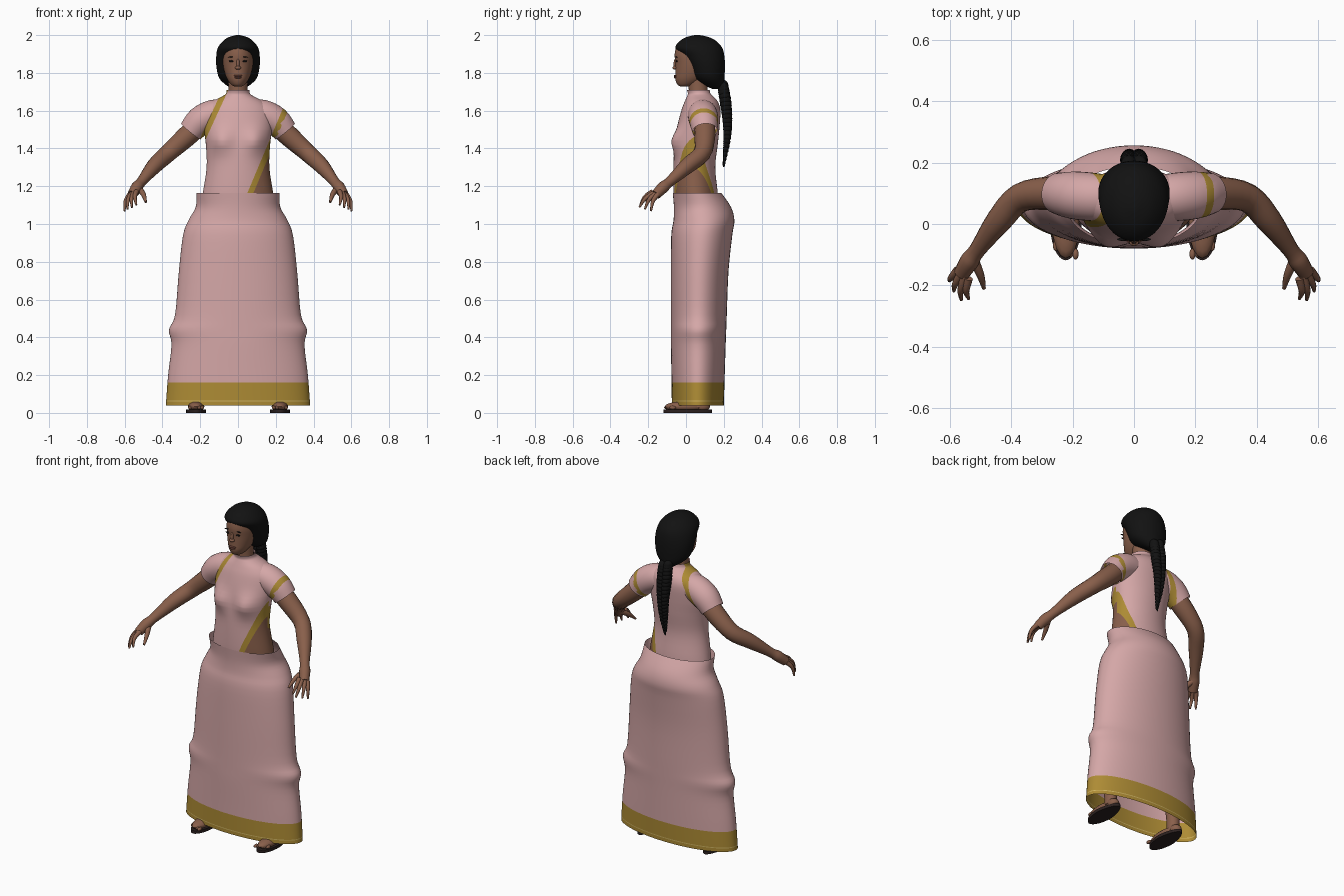
import bpy, bmesh, math
from mathutils import Vector

if "Cube" in bpy.data.objects:
    bpy.data.objects.remove(bpy.data.objects["Cube"])


def material(name, rgb):
    m = bpy.data.materials.new(name)
    m.use_nodes = True
    m.diffuse_color = (*rgb, 1)
    bsdf = next(n for n in m.node_tree.nodes if n.type == 'BSDF_PRINCIPLED')
    bsdf.inputs["Base Color"].default_value = (*rgb, 1)
    bsdf.inputs["Roughness"].default_value = 0.8
    return m


PINK = material("pink_cloth", (.66, .385, .385))
GOLD = material("gold_trim", (.42, .26, .035))
PALE = material("pale_gold_thread", (.62, .45, .12))
SKIN = material("brown_skin", (.25, .115, .07))
LIPS = material("lip_brown", (.19, .07, .05))
HAIR = material("black_hair", (.006, .006, .006))
SOLE = material("dark_sole", (.025, .015, .014))


def finish(bm, name, mats, rule=None):
    bmesh.ops.recalc_face_normals(bm, faces=bm.faces)
    if rule:
        for f in bm.faces:
            f.material_index = mats.index(rule(f.calc_center_median()))
    me = bpy.data.meshes.new(name)
    bm.to_mesh(me)
    bm.free()
    for m in mats:
        me.materials.append(m)
    ob = bpy.data.objects.new(name, me)
    bpy.context.collection.objects.link(ob)
    bpy.ops.object.select_all(action='DESELECT')
    ob.select_set(True)
    bpy.context.view_layer.objects.active = ob
    bpy.ops.object.shade_smooth_by_angle(angle=math.radians(50))
    return ob


def spline(rows, steps):
    """Smooth interpolation through tuples."""
    out = []
    for i in range(len(rows) - 1):
        a, b, c, d = (rows[max(0, min(len(rows) - 1, i + k))] for k in (-1, 0, 1, 2))
        for s in range(steps):
            t = s / steps
            out.append([q + .5 * t * (r - p + t * (2*p - 5*q + 4*r - w + t * (3*(q - r) + w - p)))
                        for p, q, r, w in zip(a, b, c, d)])
    return out + [list(rows[-1])]


def skin_rings(rings, caps):
    bm = bmesh.new()
    vs = [[bm.verts.new(p) for p in ring] for ring in rings]
    n = len(vs[0])
    for a, b in zip(vs, vs[1:]):
        for i in range(n):
            j = (i + 1) % n
            bm.faces.new((a[i], a[j], b[j], b[i]))
    if caps:
        bm.faces.new(vs[0])
        bm.faces.new(vs[-1])
    return bm


def loft(rows, steps=4, seg=40, caps=True):
    """Rows of height, half width, front y, back y."""
    rings = []
    for z, w, f, b in spline(rows, steps):
        rings.append([(w * math.cos(a), (f + b) / 2 + (b - f) / 2 * math.sin(a), z)
                      for a in (math.tau * i / seg for i in range(seg))])
    return skin_rings(rings, caps)


def tube(points, steps=4, seg=16, caps=True):
    """Points of x, y, z, radius."""
    pts = spline(points, steps)
    pos = [Vector(p[:3]) for p in pts]
    rings = []
    for i, p in enumerate(pos):
        t = (pos[min(i + 1, len(pos) - 1)] - pos[max(i - 1, 0)]).normalized()
        u = t.cross(Vector((0, 0, 1))).normalized()
        v = t.cross(u)
        rings.append([p + pts[i][3] * (u * math.cos(a) + v * math.sin(a))
                      for a in (math.tau * k / seg for k in range(seg))])
    return skin_rings(rings, caps)


def ball(name, co, size, mat, turn=0):
    bm = bmesh.new()
    bmesh.ops.create_uvsphere(bm, u_segments=16, v_segments=10, radius=1)
    bmesh.ops.scale(bm, vec=size, verts=bm.verts)
    ob = finish(bm, name, [mat])
    ob.location, ob.rotation_euler = co, (0, turn, 0)
    return ob


def cut(bm, co, no):
    bmesh.ops.bisect_plane(bm, geom=bm.verts[:] + bm.edges[:] + bm.faces[:],
                           dist=1e-5, plane_co=co, plane_no=no)


# Skirt with gold hem
bm = loft([(.04, .382, -.075, .2), (.2, .37, -.077, .205), (.36, .352, -.08, .21),
           (.44, .365, -.08, .213), (.52, .333, -.08, .216), (.75, .313, -.08, .225),
           (.94, .291, -.078, .245), (1.02, .262, -.066, .256), (1.09, .224, -.064, .238),
           (1.165, .22, -.07, .187)], seg=64, caps=False)
for h in (.061, .066, .16):
    cut(bm, (0, 0, h), (0, 0, 1))
finish(bm, "skirt", [PINK, GOLD, PALE],
       lambda c: PINK if c.z > .16 else PALE if .061 < c.z < .066 else GOLD)

# Edge lines of the draped cloth: distance past each line
FRONT, BACK, RIGHT = (.05, 1.165, .42), (.1, 1.165, .27), (-.06, 1.69, .46)
BAND = .032


def past(c, line):
    return c.x - line[0] - (c.z - line[1]) * line[2]


def cut_lines(bm, lines):
    for x, z, slope in lines:
        for off in (0, -BAND if x < 0 else BAND):
            cut(bm, (x + off, 0, z), (1, 0, -slope))


def on_right_band(c):
    return c.z > 1.44 and -BAND < past(c, RIGHT) < 0


def torso_rule(c):
    e = past(c, FRONT if c.y < .05 else BACK)
    if on_right_band(c):
        return GOLD
    if e < 0 or c.z > 1.5:
        return GOLD if 0 < past(c, FRONT) < BAND and c.z > 1.5 else PINK
    return GOLD if e < BAND or c.z > 1.41 else SKIN


def sleeve_rule(c):
    return GOLD if on_right_band(c) or 0 < past(c, FRONT) < BAND * .8 else PINK


# Torso with draped cloth, bust and collar
bm = loft([(1.1, .195, -.06, .17), (1.165, .186, -.066, .168), (1.3, .166, -.066, .155),
           (1.42, .17, -.06, .168), (1.52, .182, -.045, .178), (1.6, .175, -.025, .182),
           (1.645, .14, -.008, .17), (1.675, .085, .005, .145), (1.69, .064, .01, .13),
           (1.71, .06, .005, .125)], seg=64, caps=False)
for v in bm.verts:
    if v.co.y < .05:
        d = (abs(v.co.x) - .095) ** 2 + (v.co.z - 1.44) ** 2
        v.co.y -= .034 * math.exp(-d / .0038)
cut_lines(bm, (FRONT, BACK, RIGHT))
for h in (1.41, 1.44, 1.5):
    cut(bm, (0, 0, h), (0, 0, 1))
cut(bm, (0, .05, 0), (0, 1, 0))
finish(bm, "draped_torso", [PINK, GOLD, SKIN], torso_rule)

# Neck and head
finish(loft([(1.62, .06, .015, .13), (1.7, .05, .015, .115), (1.82, .05, .01, .12)]), "neck", [SKIN])
finish(loft([(1.728, .018, -.03, .01), (1.738, .036, -.045, .05), (1.765, .056, -.056, .1),
             (1.8, .07, -.056, .13), (1.85, .08, -.056, .15), (1.9, .081, -.06, .16),
             (1.95, .068, -.045, .15), (1.98, .035, 0, .11)]), "head", [SKIN])

# Face
ball("nose_bridge", (0, -.055, 1.846), (.009, .011, .03), SKIN)
ball("nose_tip", (0, -.058, 1.827), (.016, .014, .01), SKIN)
ball("upper_lip", (0, -.056, 1.785), (.024, .008, .005), LIPS)
ball("lower_lip", (0, -.055, 1.776), (.02, .009, .006), LIPS)
for s, side in ((1, "left"), (-1, "right")):
    ball(side + "_eye", (s * .034, -.049, 1.862), (.015, .005, .005), HAIR)
    ball(side + "_brow", (s * .035, -.05, 1.884), (.02, .005, .003), HAIR, s * .12)

# Hair cap gathered at the nape
finish(loft([(1.715, .03, .14, .19), (1.745, .075, .075, .2), (1.78, .103, .035, .204),
             (1.84, .115, .008, .206), (1.89, .115, -.022, .203), (1.93, .108, -.056, .193),
             (1.96, .088, -.042, .17), (1.985, .057, -.008, .133), (1.998, .02, .035, .085),
             (2, .003, .055, .062)], seg=48), "hair", [HAIR])

# Braid of overlapping strands
braid = spline([(.195, 1.73, .034), (.21, 1.64, .036), (.22, 1.53, .029),
                (.214, 1.42, .02), (.2, 1.32, .007)], 5)
for i, (y, z, r) in enumerate(braid):
    for s in (-1, 1):
        ball("braid_strand", (s * r * .5, y, z - s * .006), (r * .72, r * .85, r * .5 + .012),
             HAIR, s * .55)

for s, side in ((1, "left"), (-1, "right")):
    def mirrored(points):
        return [(s * x, y, z, r) for x, y, z, r in points]

    # Sleeve
    bm = tube(mirrored([(.06, .085, 1.585, .07), (.13, .088, 1.58, .078), (.2, .094, 1.545, .077),
                        (.25, .1, 1.49, .066)]), seg=32, caps=False)
    cut_lines(bm, (FRONT, RIGHT))
    finish(bm, side + "_sleeve", [PINK, GOLD], sleeve_rule)

    # Arm and palm
    finish(tube(mirrored([(.19, .095, 1.54, .056), (.27, .1, 1.465, .055), (.37, .085, 1.375, .047),
                          (.44, .01, 1.31, .042), (.51, -.085, 1.225, .027), (.535, -.12, 1.195, .031),
                          (.56, -.16, 1.155, .026)])), side + "_arm", [SKIN])

    # Fingers and thumb
    for k, tip in enumerate([(.601, -.185, 1.068), (.586, -.218, 1.078),
                             (.562, -.247, 1.088), (.538, -.243, 1.1)]):
        base = Vector((.574 - k * .012, -.15 - k * .009, 1.156 + k * .005))
        mid = base.lerp(Vector(tip), .5) + Vector((.008, -.008, .008))
        finish(tube(mirrored([(*base, .014), (*mid, .0105), (*tip, .005)]), seg=10),
               side + "_finger", [SKIN])
    finish(tube(mirrored([(.525, -.11, 1.19, .017), (.5, -.165, 1.155, .013), (.488, -.21, 1.115, .006)]),
                seg=10), side + "_thumb", [SKIN])

    # Leg, foot and sandal
    bm = loft([(.03, .035, .03, .11), (.1, .036, .03, .105), (.3, .055, .01, .13), (.6, .065, .0, .15)], seg=20)
    bmesh.ops.translate(bm, vec=(s * .225, 0, 0), verts=bm.verts)
    finish(bm, side + "_leg", [SKIN])
    ball(side + "_foot", (s * .222, 0, .034), (.044, .112, .028), SKIN)
    ball(side + "_heel", (s * .225, .085, .035), (.034, .042, .03), SKIN)
    for k in range(5):
        ball(side + "_toe", (s * (.19 + k * .016), -.098 + k * .007, .028), (.01, .018, .01), SKIN)
    bm = bmesh.new()
    bmesh.ops.create_cone(bm, cap_ends=True, segments=32, radius1=1, radius2=1, depth=1)
    bmesh.ops.scale(bm, vec=(.052, .128, .018), verts=bm.verts)
    for v in bm.verts:
        v.co.x *= 1 - 1.6 * max(0, v.co.y)
    bmesh.ops.translate(bm, vec=(s * .222, .01, .009), verts=bm.verts)
    finish(bm, side + "_sandal", [SOLE])
